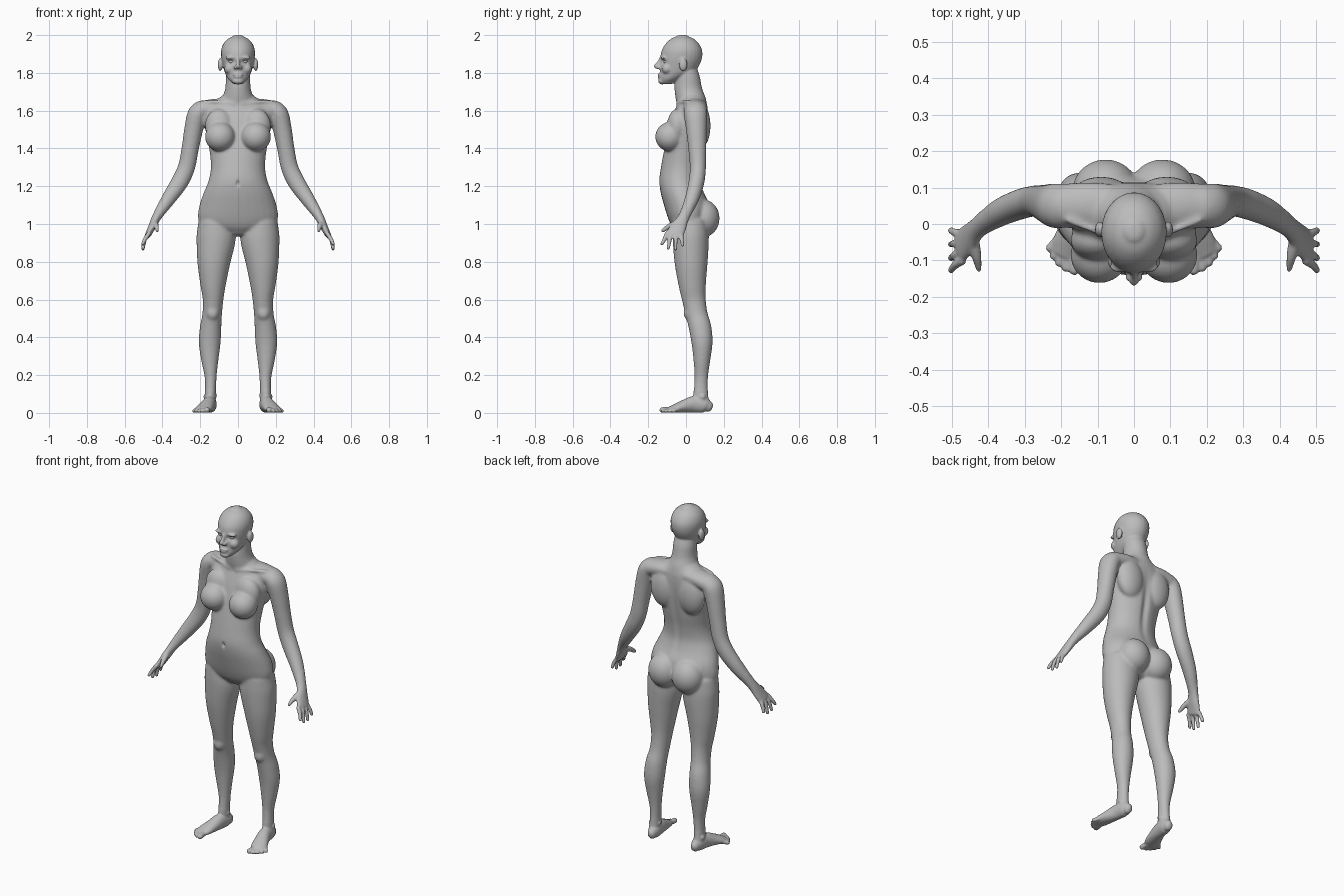
import bpy
import bmesh
import math
from mathutils import Vector, Matrix

if "Cube" in bpy.data.objects:
    bpy.data.objects.remove(bpy.data.objects["Cube"], do_unlink=True)

X, Y, Z = Vector((1, 0, 0)), Vector((0, 1, 0)), Vector((0, 0, 1))
SIDES = 28

skin = bpy.data.materials.new("plain grey skin")
skin.use_nodes = True
grey = (0.5, 0.5, 0.5, 1)
skin.diffuse_color = grey
skin.node_tree.nodes["Principled BSDF"].inputs["Base Color"].default_value = grey

bm = bmesh.new()


def spline(rows, steps=6):
    """Smooth interpolation through rows of numbers."""
    out = []
    last = len(rows) - 1
    for i in range(last):
        p0, p1, p2, p3 = rows[max(i - 1, 0)], rows[i], rows[i + 1], rows[min(i + 2, last)]
        for s in range(steps):
            t = s / steps
            out.append([b + 0.5 * t * (c - a + t * (2 * a - 5 * b + 4 * c - d
                        + t * (3 * (b - c) + d - a)))
                        for a, b, c, d in zip(p0, p1, p2, p3)])
    out.append(list(rows[last]))
    return out


def tube(rows, ref=Y, flat=False, cap=1.0):
    """Rounded tube through (x, y, z, side radius, ref radius) rows."""
    pts = spline(rows)
    rings = []
    for i, p in enumerate(pts):
        before, after = pts[max(i - 1, 0)], pts[min(i + 1, len(pts) - 1)]
        t = (Vector(after[:3]) - Vector(before[:3])).normalized()
        if flat:
            t, u, v = Z, X, Y
        else:
            v = (ref - t * t.dot(ref)).normalized()
            u = v.cross(t)
        rings.append((Vector(p[:3]), u * p[3], v * p[4], t))

    def dome(ring, sign):
        c, u, v, t = ring
        reach = min(u.length, v.length) * cap * sign
        angles = [math.pi * k / 10 for k in range(1, 5)]
        return [(c + t * reach * math.sin(a), u * math.cos(a), v * math.cos(a), t)
                for a in angles]

    rings = dome(rings[0], -1)[::-1] + rings + dome(rings[-1], 1)
    loops = []
    for c, u, v, t in rings:
        turn = [2 * math.pi * k / SIDES for k in range(SIDES)]
        loops.append([bm.verts.new(c + u * math.cos(a) + v * math.sin(a)) for a in turn])
    for low, high in zip(loops, loops[1:]):
        for k in range(SIDES):
            n = (k + 1) % SIDES
            bm.faces.new((low[k], low[n], high[n], high[k]))
    bm.faces.new(loops[0][::-1])
    bm.faces.new(loops[-1])


def stack(rows, cap):
    """Level rings given as (height, half width, front, back)."""
    tube([(0, (f + b) / 2, z, w, (b - f) / 2) for z, w, f, b in rows], flat=True, cap=cap)


def blob(centre, radii):
    place = Matrix.Translation(centre) @ Matrix.Diagonal((*radii, 1))
    bmesh.ops.create_uvsphere(bm, u_segments=28, v_segments=18, radius=1, matrix=place)


# Shoulder, arm and palm
tube([(.02, .045, 1.625, .04, .06), (.12, .05, 1.62, .043, .065), (.2, .05, 1.6, .05, .06)])
tube([(.19, .05, 1.61, .045, .06), (.215, .05, 1.58, .053, .062),
      (.235, .055, 1.5, .05, .055), (.253, .06, 1.4, .046, .048),
      (.273, .063, 1.3, .046, .043), (.31, .055, 1.22, .046, .042),
      (.37, .03, 1.13, .038, .038), (.428, -.01, 1.04, .025, .03),
      (.455, -.04, .985, .02, .042), (.475, -.06, .945, .016, .046)])

# Fingers and thumb
for base, tip, height in ((-.1, -.127, .895), (-.076, -.094, .872),
                          (-.052, -.056, .868), (-.028, -.018, .888)):
    tube([(.472, base, .95, .012, .013), (.492, (base + tip) / 2, .92, .011, .011),
          (.503, tip, height, .009, .009)])
tube([(.445, -.04, 1.01, .017, .019), (.432, -.09, .987, .014, .014),
      (.425, -.122, .965, .01, .01)], ref=X)

# Leg
tube([(.12, .02, 1.02, .09, .09), (.116, .025, .93, .104, .096),
      (.128, .027, .8, .088, .088), (.132, .033, .68, .068, .073),
      (.132, .042, .6, .055, .063), (.137, .057, .52, .052, .058),
      (.145, .075, .45, .057, .06), (.15, .085, .37, .058, .056),
      (.149, .084, .28, .046, .045), (.145, .081, .19, .032, .036),
      (.146, .078, .11, .029, .038), (.148, .08, .06, .03, .042)], cap=0.3)
blob((.135, .016, .53), (.035, .03, .042))
blob((.171, .088, .085), (.012, .015, .015))
blob((.123, .08, .092), (.012, .015, .015))

# Foot and toes
tube([(.143, .118, .034, .024, .03), (.145, .095, .042, .033, .041),
      (.152, .04, .045, .035, .044), (.165, -.01, .035, .04, .034),
      (.18, -.055, .024, .045, .023), (.19, -.08, .018, .04, .016)], ref=Z)
for bx, by, tx, ty, r in ((.168, -.075, .164, -.126, .015), (.183, -.08, .188, -.121, .011),
                          (.195, -.07, .206, -.107, .011), (.206, -.06, .221, -.088, .011),
                          (.214, -.045, .232, -.066, .011)):
    tube([(bx, by, .018, r, r), (tx, ty, r, r, r)], ref=Z)

# Buttock, breast, shoulder blade and collar bone
blob((.078, .09, 1.03), (.092, .088, .1))
blob((.095, -.085, 1.462), (.08, .078, .078))
blob((.1, -.045, 1.52), (.075, .055, .09))
blob((.09, .075, 1.52), (.085, .055, .12))
tube([(.02, -.045, 1.635, .01, .01), (.09, -.025, 1.645, .009, .009),
      (.18, .01, 1.648, .009, .009)])

# Ear, brow, cheek and nostril
blob((.094, -.015, 1.843), (.013, .022, .034))
blob((.034, -.118, 1.88), (.032, .017, .011))
blob((.045, -.1, 1.822), (.028, .028, .028))
blob((.013, -.145, 1.829), (.011, .013, .01))

# Copy every side part to the other side
copy = bmesh.ops.duplicate(bm, geom=bm.verts[:] + bm.edges[:] + bm.faces[:])
for v in copy["geom"]:
    if isinstance(v, bmesh.types.BMVert):
        v.co.x *= -1

# Trunk
stack([(.955, .1, -.05, .08), (.985, .18, -.075, .1), (1.03, .212, -.095, .12),
       (1.1, .204, -.117, .125), (1.17, .18, -.135, .095), (1.23, .156, -.142, .08),
       (1.3, .144, -.133, .085), (1.38, .15, -.118, .1), (1.46, .165, -.1, .11),
       (1.54, .18, -.08, .115), (1.6, .178, -.06, .115), (1.64, .14, -.045, .11),
       (1.67, .095, -.04, .1)], cap=0.3)

# Neck
tube([(0, .035, 1.62, .1, .08), (0, .024, 1.67, .082, .08), (0, .012, 1.72, .067, .073),
      (0, .008, 1.78, .064, .065), (0, 0, 1.82, .06, .06)], flat=True, cap=0.3)

# Skull and jaw
stack([(1.75, .034, -.135, -.06), (1.768, .052, -.141, -.02), (1.8, .069, -.138, .04),
       (1.84, .08, -.138, .07), (1.88, .088, -.136, .085), (1.92, .089, -.128, .085),
       (1.955, .077, -.107, .068), (1.98, .054, -.08, .042), (1.993, .028, -.05, .012)],
      cap=0.3)

# Nose, lips and chin
tube([(0, -.13, 1.878, .009, .01), (0, -.146, 1.85, .01, .012),
      (0, -.157, 1.834, .012, .014)], ref=Y)
blob((0, -.136, 1.791), (.027, .014, .007))
blob((0, -.136, 1.778), (.023, .014, .008))
blob((0, -.127, 1.757), (.03, .02, .018))

bmesh.ops.recalc_face_normals(bm, faces=bm.faces[:])
mesh = bpy.data.meshes.new("body")
bm.to_mesh(mesh)
bm.free()
body = bpy.data.objects.new("body", mesh)
bpy.context.collection.objects.link(body)
bpy.context.view_layer.objects.active = body
body.select_set(True)

# Fuse the parts into one skin
fuse = body.modifiers.new("fuse", "REMESH")
fuse.mode = "VOXEL"
fuse.voxel_size = 0.005
bpy.ops.object.modifier_apply(modifier="fuse")

# Soften the joins strongly on trunk and limbs, lightly on face, hands and feet
limbs = body.vertex_groups.new(name="limbs")
limbs.add([v.index for v in body.data.vertices
           if .12 < v.co.z < 1.72 and abs(v.co.x) < .42], 1, "REPLACE")
for name, rounds, group in (("soft_limbs", 28, "limbs"), ("soft_all", 4, "")):
    soft = body.modifiers.new(name, "SMOOTH")
    soft.factor = 0.5
    soft.iterations = rounds
    soft.vertex_group = group
    bpy.ops.object.modifier_apply(modifier=name)

# Eye sockets, navel and spine groove: (centre, reach, push along y)
dents = [((s * .035, -.128, 1.86), (.02, .04, .013), .014) for s in (-1, 1)]
dents += [((0, -.14, 1.215), (.008, .03, .014), .012),
          ((0, .1, 1.36), (.02, .06, .16), -.012)]
for v in body.data.vertices:
    for centre, reach, push in dents:
        d = sum(((p - c) / r) ** 2 for p, c, r in zip(v.co, centre, reach))
        if d < 6:
            v.co.y += push * math.exp(-d)

body.data.materials.clear()
body.data.materials.append(skin)
body.data.polygons.foreach_set("use_smooth", [True] * len(body.data.polygons))

# Eyes
for side, label in ((1, "left"), (-1, "right")):
    bm = bmesh.new()
    blob((side * .035, -.103, 1.86), (.016, .016, .012))
    ball = bpy.data.meshes.new(label + "_eye")
    bm.to_mesh(ball)
    bm.free()
    ball.materials.append(skin)
    ball.polygons.foreach_set("use_smooth", [True] * len(ball.polygons))
    eye = bpy.data.objects.new(label + "_eye", ball)
    bpy.context.collection.objects.link(eye)
